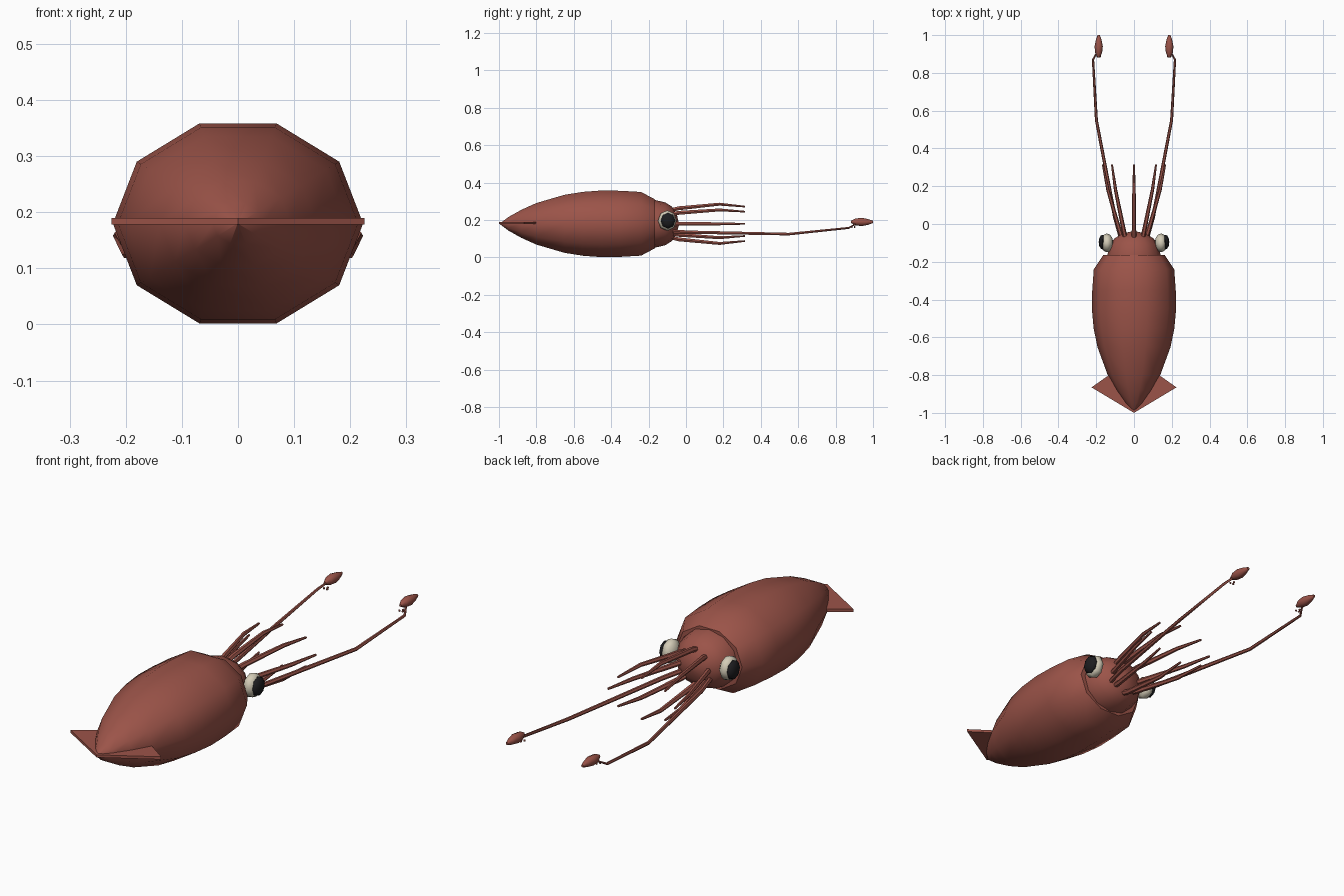
import bpy, bmesh, math
from mathutils import Vector

if "Cube" in bpy.data.objects:
    bpy.data.objects.remove(bpy.data.objects["Cube"])


def material(name, rgb):
    m = bpy.data.materials.new(name)
    m.diffuse_color = (*rgb, 1)
    m.use_nodes = True
    m.node_tree.nodes["Principled BSDF"].inputs["Base Color"].default_value = m.diffuse_color
    return m


SKIN = material("brick red skin", (0.33, 0.088, 0.066))
WHITE = material("eye cream", (0.66, 0.61, 0.48))
DARK = material("pupil black", (0.012, 0.012, 0.014))
MID = 0.18  # height of the body axis


def finish(name, bm, mat, smooth=True):
    bmesh.ops.remove_doubles(bm, verts=bm.verts, dist=1e-5)
    bmesh.ops.recalc_face_normals(bm, faces=bm.faces)
    me = bpy.data.meshes.new(name)
    bm.to_mesh(me)
    bm.free()
    me.materials.append(mat)
    for p in me.polygons:
        p.use_smooth = smooth
    ob = bpy.data.objects.new(name, me)
    bpy.context.collection.objects.link(ob)
    if smooth:
        bpy.ops.object.select_all(action='DESELECT')
        ob.select_set(True)
        bpy.context.view_layer.objects.active = ob
        bpy.ops.object.shade_smooth_by_angle(angle=math.radians(50))
    return ob


def skin_rings(bm, rings):
    """Bridge rings of points and cap both ends."""
    n = len(rings[0])
    loops = [[bm.verts.new(p) for p in r] for r in rings]
    for a, b in zip(loops, loops[1:]):
        for i in range(n):
            j = (i + 1) % n
            bm.faces.new((a[i], a[j], b[j], b[i]))
    bm.faces.new(loops[0])
    bm.faces.new(loops[-1])


def lathe(name, profile, aspect, sides, mat, x=0, z=MID):
    """Body along y; profile holds (y, half width)."""
    bm = bmesh.new()
    skin_rings(bm, [[(x + r * math.cos(math.tau * i / sides), y,
                      z + r * aspect * math.sin(math.tau * i / sides))
                     for i in range(sides)] for y, r in profile])
    return finish(name, bm, mat)


def tube(name, path, radii, sides=6):
    """Tapered limb along a path running mostly along y."""
    bm = bmesh.new()
    rings = []
    for p, r in zip(path, radii):
        rings.append([Vector(p) + Vector((r * math.cos(math.tau * i / sides), 0,
                                          r * math.sin(math.tau * i / sides)))
                      for i in range(sides)])
    skin_rings(bm, rings)
    return finish(name, bm, SKIN)


def ball(name, centre, scale, mat, u=8, v=6):
    """Low-poly ball with its poles along x."""
    bm = bmesh.new()
    bmesh.ops.create_uvsphere(bm, u_segments=u, v_segments=v, radius=1)
    for w in bm.verts:
        c = w.co.copy()
        w.co = Vector((c.z * scale[0], c.y * scale[1], c.x * scale[2])) + Vector(centre)
    return finish(name, bm, mat)


# Mantle and head
lathe("mantle", [(-0.995, 0.002), (-0.95, 0.045), (-0.88, 0.094), (-0.80, 0.139),
                 (-0.65, 0.194), (-0.55, 0.214), (-0.45, 0.223), (-0.35, 0.221),
                 (-0.24, 0.213), (-0.165, 0.163)], 0.84, 10, SKIN)
lathe("head", [(-0.20, 0.142), (-0.16, 0.14), (-0.11, 0.127), (-0.075, 0.102),
               (-0.05, 0.06), (-0.038, 0.005)], 0.9, 12, SKIN)

# Eight arms in a ring
for k in range(8):
    c, s = math.cos(math.tau * k / 8), math.sin(math.tau * k / 8)
    path = [(x * c, y, MID + z * s) for x, y, z in
            [(0.06, -0.09, 0.07), (0.075, -0.04, 0.083),
             (0.138, 0.18, 0.105), (0.165, 0.315, 0.092)]]
    tube(f"arm_{k + 1}", path, [0.012, 0.012, 0.009, 0.005])

for side, label in ((-1, "left"), (1, "right")):
    # Tail fin: thin triangular slab reaching into the mantle
    bm = bmesh.new()
    outline = [(0, -1.0), (0.225, -0.865), (0.14, -0.805), (0, -0.74)]
    skin_rings(bm, [[(side * x, y, z) for x, y in outline] for z in (0.178, 0.19)])
    finish(label + "_fin", bm, SKIN, smooth=False)

    # Eye
    ball(label + "_eye", (side * 0.143, -0.1, 0.197), (0.033, 0.05, 0.055), WHITE)
    ball(label + "_pupil", (side * 0.166, -0.096, 0.197), (0.021, 0.039, 0.043), DARK)

    # Long feeding tentacle with its club and suckers
    tube(label + "_tentacle",
         [(side * x, y, z) for x, y, z in
          [(0.065, -0.09, 0.14), (0.10, 0.03, 0.135), (0.199, 0.55, 0.125),
           (0.217, 0.87, 0.158), (0.198, 0.905, 0.178)]],
         [0.011, 0.010, 0.008, 0.006, 0.005])
    lathe(label + "_club", [(0.882, 0.006), (0.905, 0.018), (0.94, 0.022),
                            (0.975, 0.015), (1.0, 0.006)], 1.0, 8, SKIN,
          x=side * 0.187, z=0.19)
    for i, (dx, y) in enumerate([(-0.008, 0.887), (0.008, 0.887), (0.0, 0.902)]):
        ball(f"{label}_sucker_{i + 1}", (side * (0.187 + dx), y, 0.163),
             (0.005, 0.005, 0.005), SKIN, 6, 4)
